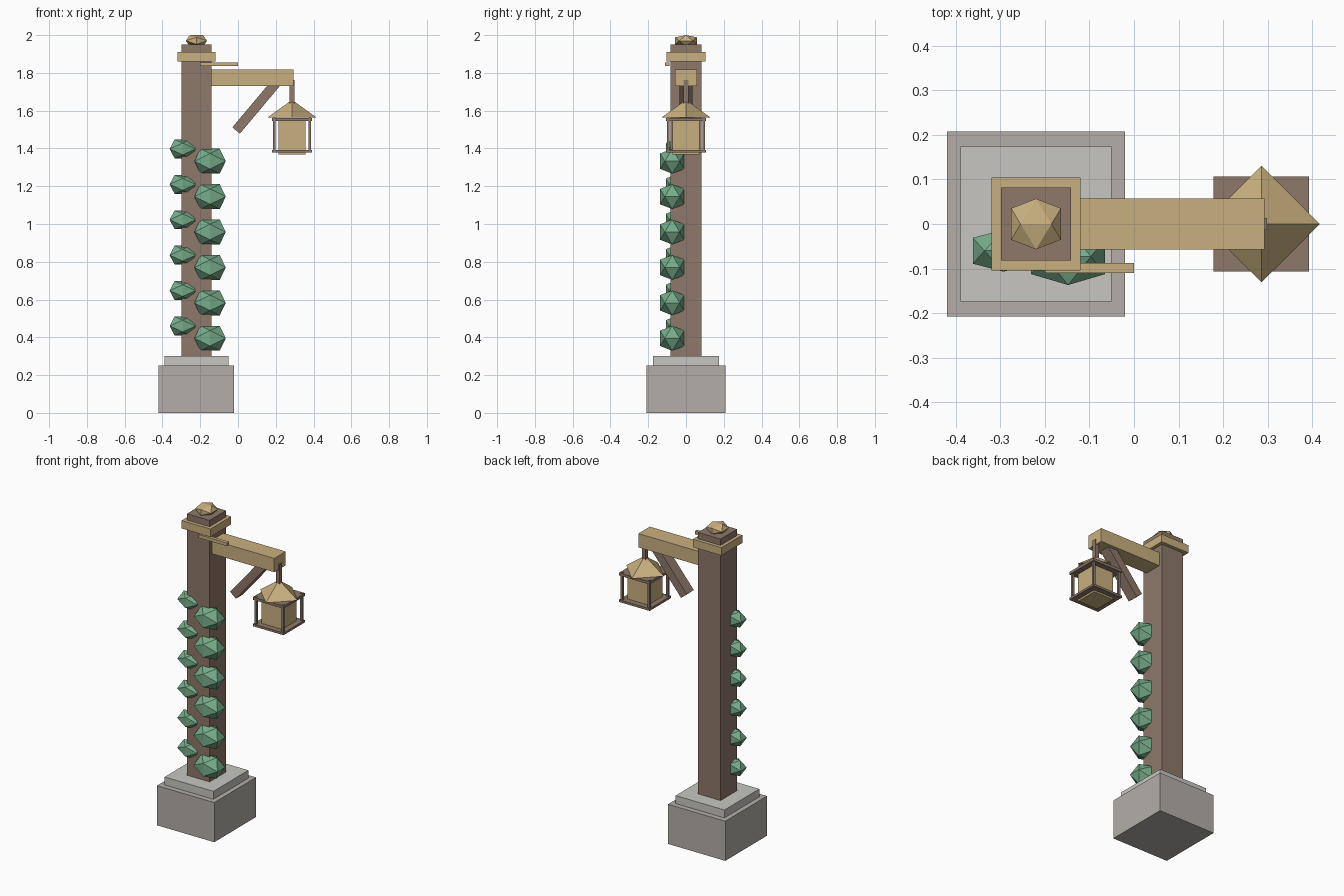
import bpy, math
from mathutils import Matrix, Vector

if "Cube" in bpy.data.objects:
    bpy.data.objects.remove(bpy.data.objects["Cube"])


def material(name, rgb):
    m = bpy.data.materials.new(name)
    lin = [(c / 255 / 12.92) if c < 10 else ((c / 255 + 0.055) / 1.055) ** 2.4 for c in rgb]
    m.diffuse_color = (*lin, 1)
    m.use_nodes = True
    m.node_tree.nodes["Principled BSDF"].inputs["Base Color"].default_value = m.diffuse_color
    return m


TAN = material("tan wood", (201, 176, 127))
BROWN = material("brown wood", (142, 120, 106))
STONE = material("warm stone", (179, 174, 167))
PALE = material("pale stone", (199, 198, 193))
LEAF = material("leaf green", (118, 172, 138))


def finish(name, verts, faces, mat):
    me = bpy.data.meshes.new(name)
    me.from_pydata(verts, [], faces)
    me.materials.append(mat)
    ob = bpy.data.objects.new(name, me)
    bpy.context.collection.objects.link(ob)
    return ob


def box(name, x, y, z, mat):
    """Box given by its (min, max) range on each axis."""
    verts = [(a, b, c) for c in z for b in y for a in x]
    faces = [(0, 2, 3, 1), (4, 5, 7, 6), (0, 1, 5, 4), (2, 6, 7, 3), (0, 4, 6, 2), (1, 3, 7, 5)]
    return finish(name, verts, faces, mat)


def block(name, cx, hx, hy, z, mat):
    """Box centred on y = 0."""
    return box(name, (cx - hx, cx + hx), (-hy, hy), z, mat)


def gem(name, centre, half, mat):
    """Icosahedron resting on an edge, stretched to the given half sizes."""
    t = (1 + math.sqrt(5)) / 2
    pts = []
    for a in (-1, 1):
        for b in (-1, 1):
            pts += [(a / t, 0, b), (0, a, b / t), (a, b / t, 0)]
    pts = [Vector(p) for p in pts]
    edge = 2 / t + 0.01
    faces = []
    for i in range(12):
        for j in range(i + 1, 12):
            for k in range(j + 1, 12):
                p, q, r = pts[i], pts[j], pts[k]
                if max((p - q).length, (q - r).length, (p - r).length) < edge:
                    out = (q - p).cross(r - p).dot(p + q + r) > 0
                    faces.append((i, j, k) if out else (i, k, j))
    verts = [[c + h * v for c, h, v in zip(centre, half, p)] for p in pts]
    return finish(name, verts, faces, mat)


# Stone footing and post
PX = -0.22
block("footing", PX, 0.2, 0.208, (0, 0.25), STONE)
block("footing_step", PX, 0.17, 0.174, (0.25, 0.30), PALE)
block("post", PX, 0.079, 0.082, (0.30, 1.95), BROWN)
block("post_collar", PX, 0.1, 0.104, (1.86, 1.91), TAN)
gem("finial", (PX, 0, 1.97), (0.056, 0.057, 0.03), TAN)

# Arm, thin rail and diagonal brace
box("arm", (-0.143, 0.293), (-0.057, 0.057), (1.73, 1.817), TAN)
box("rail", (-0.20, 0.0), (-0.11, -0.088), (1.836, 1.856), TAN)
brace = block("brace", 0, 0.026, 0.035, (0, 0.36), BROWN)
brace.data.transform(Matrix.Translation((-0.01, 0, 1.495)) @ Matrix.Rotation(math.radians(40), 4, 'Y'))

# Hanging lantern
LX = 0.286
block("hanger", LX, 0.013, 0.013, (1.62, 1.763), BROWN)
r = 0.131
finish("lantern_roof",
       [(LX + r, 0, 1.563), (LX, r, 1.563), (LX - r, 0, 1.563), (LX, -r, 1.563), (LX, 0, 1.657)],
       [(3, 2, 1, 0), (0, 1, 4), (1, 2, 4), (2, 3, 4), (3, 0, 4)], TAN)
block("lantern_top_plate", LX, 0.107, 0.107, (1.545, 1.562), BROWN)
block("lantern_bottom_plate", LX, 0.107, 0.107, (1.378, 1.392), BROWN)
block("lantern_body", LX, 0.071, 0.071, (1.367, 1.55), TAN)
for sx in (-1, 1):
    for sy in (-1, 1):
        x, y = LX + sx * 0.094, sy * 0.094
        box("lantern_corner_post", (x - 0.007, x + 0.007), (y - 0.007, y + 0.007), (1.38, 1.565), BROWN)

# Climbing leaves in two staggered columns
for i in range(6):
    gem("large_leaf", (-0.148, -0.073, 0.395 + i * 0.1875), (0.083, 0.064, 0.066), LEAF)
    gem("small_leaf", (-0.293, -0.06, 0.46 + i * 0.1875), (0.069, 0.047, 0.05), LEAF)
